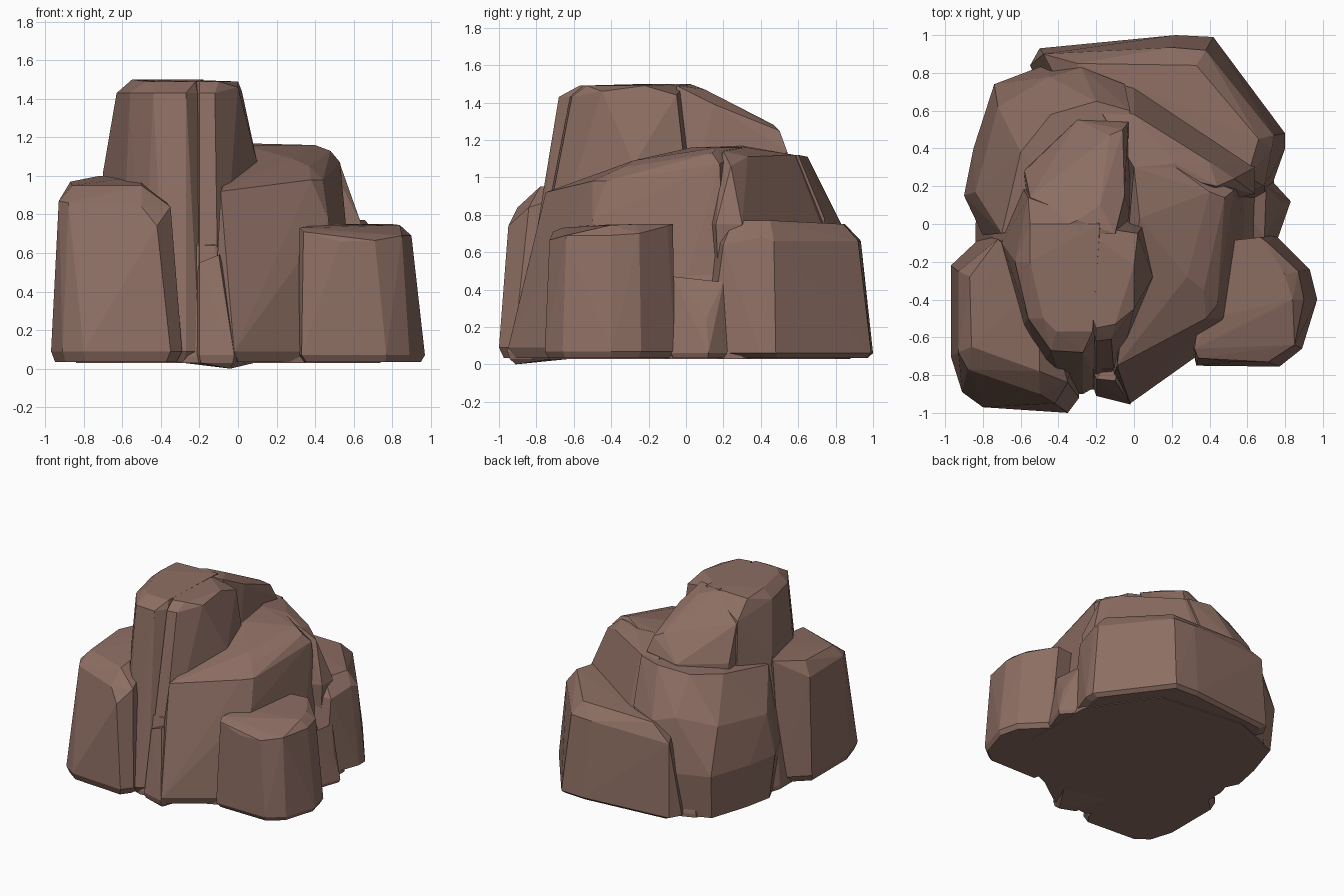
import bpy, bmesh, math

stone = bpy.data.materials.new("brown stone")
stone.diffuse_color = (0.266, 0.156, 0.125, 1)


def rock(name, base, top, foot=0.035, belly=0.09, tuck=0.93):
    """Faceted boulder: hull of a tucked-in foot, a base outline and top points."""
    cx = sum(p[0] for p in base) / len(base)
    cy = sum(p[1] for p in base) / len(base)
    pts = [(x, y, belly) for x, y in base]
    pts += [(cx + (x - cx) * tuck, cy + (y - cy) * tuck, foot) for x, y in base]
    pts += top
    bm = bmesh.new()
    for p in pts:
        bm.verts.new(p)
    res = bmesh.ops.convex_hull(bm, input=bm.verts[:])
    junk = {v for v in res["geom_interior"] + res["geom_unused"]
            if isinstance(v, bmesh.types.BMVert)}
    bmesh.ops.delete(bm, geom=list(junk), context='VERTS')
    bmesh.ops.dissolve_limit(bm, angle_limit=math.radians(2),
                             verts=bm.verts[:], edges=bm.edges[:])
    bmesh.ops.recalc_face_normals(bm, faces=bm.faces[:])
    me = bpy.data.meshes.new(name)
    bm.to_mesh(me)
    bm.free()
    me.materials.append(stone)
    ob = bpy.data.objects.new(name, me)
    bpy.context.collection.objects.link(ob)
    return ob


# Core that closes the gaps between the boulders and gives a flat underside
rock("core",
     [(-.84, -.3), (-.84, 0), (-.62, .76), (-.3, .88), (.4, .8), (.74, .3),
      (.74, -.3), (.4, -.66), (-.05, -.86), (-.26, -.88), (-.6, -.75)],
     [(-.7, -.1, .98), (-.5, -.4, .9), (-.27, -.77, .64), (-.12, -.77, .64),
      (.3, -.3, .7), (.5, .2, .7), (.2, .6, .7), (-.4, .64, .9)],
     foot=.03, belly=.06, tuck=1)

# Block at the front left
rock("front_left_block",
     [(-.97, -.22), (-.97, -.7), (-.91, -.89), (-.8, -.97), (-.35, -1.0),
      (-.29, -.92), (-.3, -.3), (-.8, -.06)],
     [(-.93, -.25, .86), (-.93, -.68, .87), (-.88, -.77, .86), (-.5, -.9, .84),
      (-.42, -.95, .74), (-.35, -.84, .84), (-.87, -.28, .97), (-.86, -.65, .95),
      (-.5, -.78, .95), (-.72, -.08, 1.0), (-.5, -.3, 1.0)])

# Tall spire, split by a shallow groove on its front
rock("spire_left",
     [(-.74, -.1), (-.62, -.6), (-.5, -.8), (-.37, -.9), (-.27, -.9), (-.2, -.86),
      (-.2, .3), (-.65, .3)],
     [(-.63, -.2, 1.43), (-.56, -.5, 1.43), (-.44, -.67, 1.43), (-.27, -.68, 1.43),
      (-.21, -.6, 1.43), (-.55, -.2, 1.5), (-.48, -.5, 1.49), (-.41, -.57, 1.49),
      (-.22, -.57, 1.49), (-.18, 0, 1.5), (-.55, 0, 1.49), (-.56, .14, 1.36),
      (-.7, -.1, 1.02)])
rock("spire_right",
     [(-.2, -.88), (-.1, -.87), (.14, -.35), (.12, .1), (-.3, .2)],
     [(-.2, -.62, 1.43), (-.12, -.61, 1.43), (-.2, -.55, 1.49), (-.1, -.53, 1.49),
      (0, -.45, 1.46), (0, -.22, 1.49), (.02, -.05, 1.44), (.1, -.28, 1.07),
      (-.3, 0, 1.5), (-.3, -.3, 1.49)])

# Low wedge at the foot of the groove, holding the lowest point
rock("groove_foot",
     [(-.2, -.91), (-.02, -.955), (.1, -.7), (-.3, -.6)],
     [(-.1, -.83, .59), (-.2, -.82, .55), (-.05, -.6, .6), (-.04, -.91, 0)],
     foot=.03, belly=.07)

# Ridge falling from the spire to the back
rock("back_ridge",
     [(-.6, .1), (-.44, .5), (-.05, .54), (.03, .25), (.03, -.1)],
     [(-.45, -.05, 1.48), (-.1, -.05, 1.49), (-.3, .02, 1.5), (-.18, .1, 1.47),
      (-.05, .15, 1.39), (-.13, .47, 1.28), (-.06, .5, 1.25), (-.04, .25, 1.3),
      (-.45, .34, 1.18), (-.55, .14, 1.34), (-.58, .28, 1.08), (-.3, .55, 1.1),
      (-.03, .54, 1.14)], belly=.3)

# Sloping shoulder to the right of the spire
rock("right_shoulder",
     [(-.02, -.95), (-.13, -.86), (.36, -.68), (.55, -.4), (.62, -.1), (.62, .22),
      (-.1, .2)],
     [(-.09, -.75, .92), (.02, -.68, .94), (.38, -.5, .98), (.44, -.43, .98),
      (.47, -.5, .77), (.37, -.35, 1.05), (.28, -.28, 1.09), (.43, -.15, 1.06),
      (.52, -.08, .78), (.03, .03, 1.16), (.4, .17, 1.16), (.48, .14, 1.13),
      (.53, .18, 1.07), (.22, .3, 1.16), (0, .3, 1.17)])

# Low block at the front right
rock("front_right_block",
     [(.31, -.66), (.33, -.75), (.77, -.755), (.89, -.66), (.97, -.4),
      (.93, -.24), (.75, -.06), (.4, -.1)],
     [(.32, -.66, .73), (.34, -.71, .71), (.53, -.73, .66), (.71, -.73, .665),
      (.85, -.64, .69), (.9, -.4, .69), (.87, -.25, .7), (.71, -.1, .74),
      (.84, -.4, .745), (.8, -.27, .75), (.67, -.07, .75), (.4, -.5, .745),
      (.4, -.1, .75)], belly=.07)

# Small stone wedged into the right side
rock("side_chip",
     [(.72, .24), (.83, .12), (.76, -.08), (.5, -.1), (.5, .2)],
     [(.7, .2, .44), (.69, -.07, .47), (.78, .11, .25)], belly=.06)

# Broad step around the back right
rock("back_right_step",
     [(-.55, .84), (-.5, .93), (.22, 1.0), (.42, .99), (.8, .48), (.8, .4),
      (.7, .12), (-.2, 0)],
     [(-.48, .9, .64), (.2, .935, .66), (.38, .92, .66), (.74, .47, .66),
      (.73, .4, .68), (.69, .2, .64), (-.3, .85, .75), (.33, .84, .75),
      (.66, .45, .77), (.6, .25, .77), (0, 0, .75)], belly=.06)

# Narrow upper tier standing well back from the edge of that step
rock("back_right_tier",
     [(-.22, .78), (0, .72), (.43, .4), (.64, .3), (.64, .16), (0, 0)],
     [(-.2, .64, 1.1), (0, .58, 1.12), (.13, .5, 1.1), (.4, .33, 1.11),
      (.53, .24, 1.06), (.44, .2, 1.14), (.22, .32, 1.16), (0, .3, 1.17)],
     foot=.4, belly=.75)

# Bulging boulder at the back left
rock("back_left_boulder",
     [(-.9, .15), (-.85, .4), (-.74, .74), (-.45, .85), (-.2, .8), (-.2, 0),
      (-.8, -.06)],
     [(-.84, .17, .7), (-.72, .62, .74), (-.45, .78, .8), (-.28, .83, .75),
      (-.66, .12, 1.0), (-.6, .38, 1.04), (-.44, .58, 1.07), (-.2, .65, 1.11),
      (-.02, .6, 1.12), (-.05, .74, .78), (-.7, -.05, .98), (-.2, .1, 1.1)],
     belly=.38, tuck=.9)
